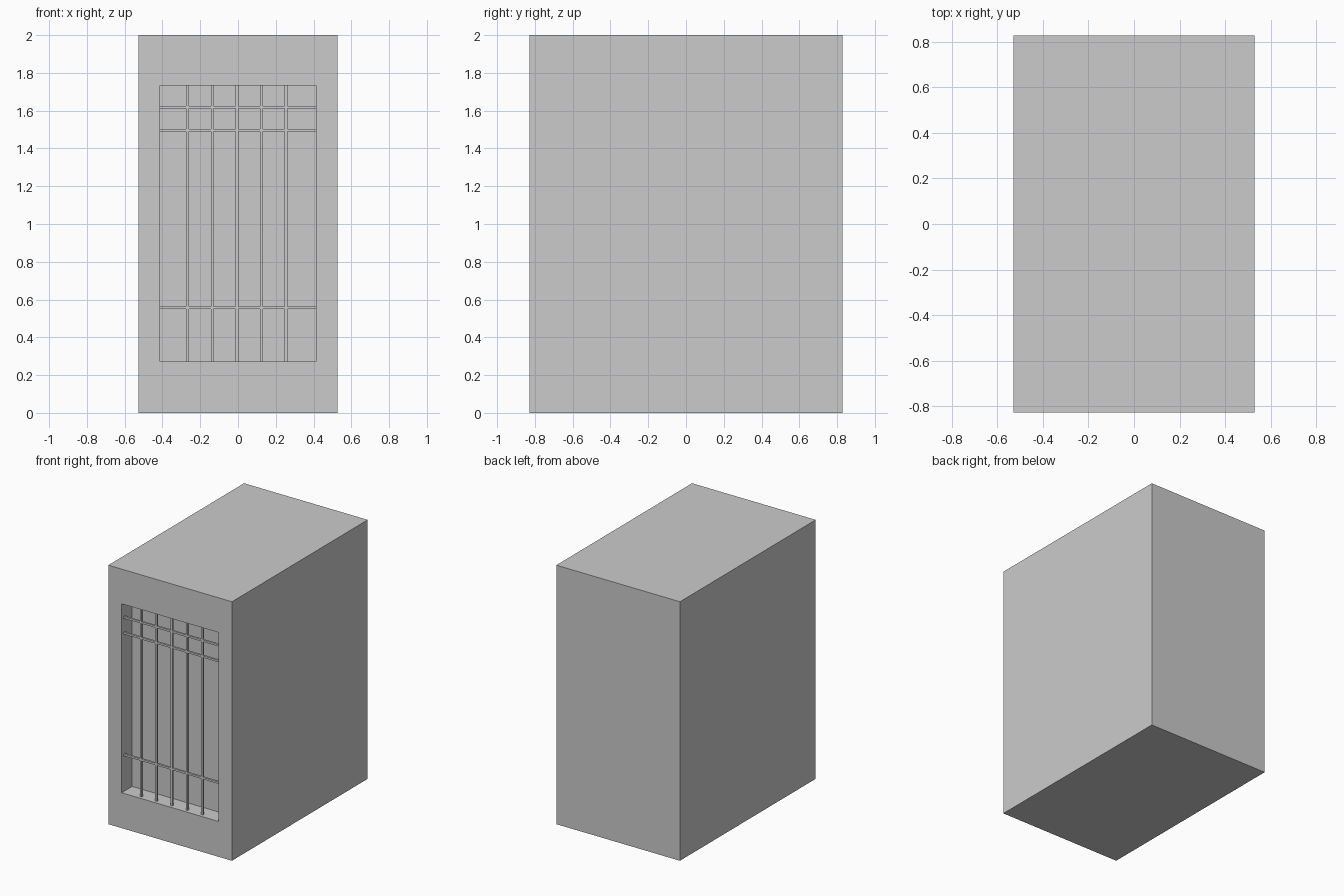
import bpy, bmesh

if "Cube" in bpy.data.objects:
    bpy.data.objects.remove(bpy.data.objects["Cube"])

HALF_X, HALF_Y, HEIGHT = 0.528, 0.828, 2.0
OPEN_X, OPEN_BOTTOM, OPEN_TOP = 0.414, 0.273, 1.732
RECESS = 0.128
BAR = 0.015


def make_object(name, bm):
    mesh = bpy.data.meshes.new(name)
    bmesh.ops.recalc_face_normals(bm, faces=bm.faces)
    bm.to_mesh(mesh)
    bm.free()
    obj = bpy.data.objects.new(name, mesh)
    bpy.context.collection.objects.link(obj)
    return obj


# Solid block with a recessed window in its front face
bm = bmesh.new()
bmesh.ops.create_cube(bm, size=1)
for v in bm.verts:
    v.co = (v.co.x * 2 * HALF_X, v.co.y * 2 * HALF_Y, (v.co.z + 0.5) * HEIGHT)
front = min(bm.faces, key=lambda f: f.calc_center_median().y)
bmesh.ops.inset_region(bm, faces=[front], thickness=0.1)
for v in front.verts:
    v.co.x = OPEN_X if v.co.x > 0 else -OPEN_X
    v.co.z = OPEN_TOP if v.co.z > 1 else OPEN_BOTTOM
pane = bmesh.ops.extrude_discrete_faces(bm, faces=[front])["faces"][0]
bmesh.ops.translate(bm, verts=pane.verts, vec=(0, RECESS, 0))
make_object("window_block", bm)


def bands(start, end, centres):
    """Edges along one axis; odd-numbered intervals are bars."""
    edges = [start]
    for c in centres:
        edges += [c - BAR / 2, c + BAR / 2]
    return edges + [end]


# Flush window lattice: five upright bars crossed by three rails
xs = bands(-OPEN_X, OPEN_X, [-0.006 + 0.1305 * i for i in range(-2, 3)])
zs = bands(OPEN_BOTTOM, OPEN_TOP, [0.557, 1.496, 1.618])
bar_y = -HALF_Y + 0.024
bm = bmesh.new()
grid = [[bm.verts.new((x, bar_y, z)) for z in zs] for x in xs]
for i in range(len(xs) - 1):
    for j in range(len(zs) - 1):
        if i % 2 or j % 2:
            bm.faces.new((grid[i][j], grid[i + 1][j],
                          grid[i + 1][j + 1], grid[i][j + 1]))
bmesh.ops.delete(bm, geom=[v for v in bm.verts if not v.link_faces], context='VERTS')
bm.normal_update()
lattice = make_object("window_lattice", bm)
solid = lattice.modifiers.new("thickness", 'SOLIDIFY')
solid.thickness = BAR
# Keep the bars behind the measured front plane whichever way normals face
solid.offset = -1 if lattice.data.polygons[0].normal.y < 0 else 1
